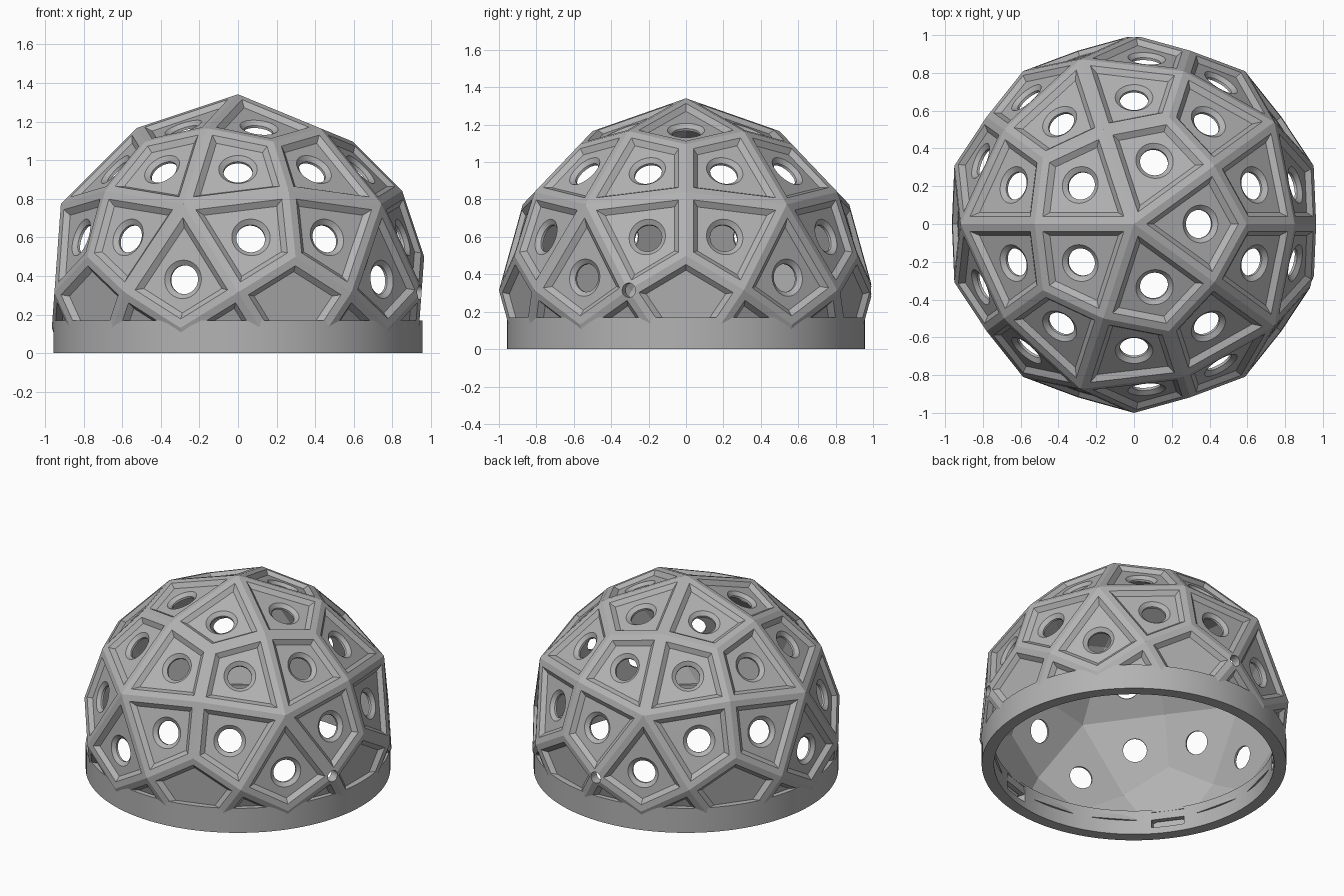
import bpy, bmesh, math
from mathutils import Vector, Matrix

cube = bpy.data.objects.get("Cube")
if cube:
    bpy.data.objects.remove(cube, do_unlink=True)

CENTRE_Z = 0.315             # height of the dome's equator
R5, R4, R3 = 1.026, 1.0, 0.982   # radii of five-, four- and three-way corners
INNER = 0.938                # inner skin scale
RIM, SLOPE, DEPTH = 0.04, 0.028, 0.025
HOLE, SINK = 0.075, 0.1
SEGS = 32

grey = bpy.data.materials.new("plain grey")
grey.use_nodes = True
grey.diffuse_color = (0.45, 0.45, 0.45, 1)
grey.node_tree.nodes["Principled BSDF"].inputs["Base Color"].default_value = grey.diffuse_color


def make_object(name, bm, centre_z=0.0):
    bmesh.ops.remove_doubles(bm, verts=bm.verts, dist=1e-4)
    bmesh.ops.recalc_face_normals(bm, faces=bm.faces)
    mesh = bpy.data.meshes.new(name)
    bm.to_mesh(mesh)
    bm.free()
    mesh.materials.append(grey)
    obj = bpy.data.objects.new(name, mesh)
    obj.location.z = centre_z
    bpy.context.collection.objects.link(obj)
    return obj


def select_only(obj):
    bpy.ops.object.select_all(action='DESELECT')
    obj.select_set(True)
    bpy.context.view_layer.objects.active = obj


def carve(obj, cutter):
    cutter.hide_render = True
    bpy.context.view_layer.update()
    mod = obj.modifiers.new("carve", 'BOOLEAN')
    mod.operation, mod.solver, mod.object = 'DIFFERENCE', 'EXACT', cutter
    select_only(obj)
    bpy.ops.object.modifier_apply(modifier=mod.name)
    bpy.data.objects.remove(cutter, do_unlink=True)


def inset(pts, dist):
    """Move each corner of a flat polygon inward along its bisector."""
    out = []
    for i, p in enumerate(pts):
        a = (pts[i - 1] - p).normalized()
        b = (pts[(i + 1) % len(pts)] - p).normalized()
        out.append(p + (a + b).normalized() * dist / math.sin(a.angle(b) / 2))
    return out


def add_loop(bm, pts):
    return [bm.verts.new(p) for p in pts]


def bridge(bm, a, b):
    for i in range(len(a)):
        j = (i + 1) % len(a)
        bm.faces.new((a[i], a[j], b[j], b[i]))


def get_edge(bm, a, b):
    return bm.edges.get((a, b)) or bm.edges.new((a, b))


def fill_between(bm, outer, hole, normal):
    edges = [get_edge(bm, l[i - 1], l[i]) for l in (outer, hole) for i in range(len(l))]
    bmesh.ops.triangle_fill(bm, use_beauty=True, use_dissolve=False, edges=edges, normal=normal)


def add_kite(bm, pts):
    """One framed panel with a recessed field, and a countersunk hole if above the equator."""
    n = (pts[2] - pts[0]).cross(pts[3] - pts[1]).normalized()
    if n.dot(pts[0]) < 0:
        n = -n
    dist = n.dot(pts[0])
    frame = add_loop(bm, pts)
    lip = add_loop(bm, inset(pts, RIM))
    panel = add_loop(bm, [p - n * DEPTH for p in inset(pts, RIM + SLOPE)])
    inner = add_loop(bm, [p * INNER for p in pts])
    bridge(bm, frame, lip)
    bridge(bm, lip, panel)
    if n.z * dist < 0:
        bm.faces.new(panel)
        bm.faces.new(inner)
        return
    u = (pts[2] - pts[0]).normalized()
    v = n.cross(u)

    def circle(radius, height):
        turn = [2 * math.pi * i / SEGS for i in range(SEGS)]
        return add_loop(bm, [n * height + (u * math.cos(t) + v * math.sin(t)) * radius for t in turn])

    mouth = circle(SINK, dist - DEPTH)
    throat = circle(HOLE, dist - DEPTH - 0.02)
    back = circle(HOLE, dist * INNER)
    bridge(bm, mouth, throat)
    bridge(bm, throat, back)
    fill_between(bm, panel, mouth, n)
    fill_between(bm, inner, back, -n)


# Dome: five kites around each corner of an icosahedron
def ring_point(deg, z):
    r = math.sqrt(1 - z * z)
    a = math.radians(deg)
    return Vector((r * math.cos(a), r * math.sin(a), z))


level = 1 / math.sqrt(5)
corners = [Vector((0, 0, 1)), Vector((0, 0, -1))]
for k in range(5):
    corners += [ring_point(36 + 72 * k, level), ring_point(72 * k, -level)]


def adjacent(a, b):
    return 0.3 < a.dot(b) < 0.6


bm = bmesh.new()
for a in corners:
    near = [c for c in corners if adjacent(a, c)]
    for i, b in enumerate(near):
        for c in near[i + 1:]:
            if adjacent(b, c):
                add_kite(bm, [a * R5, (a + b).normalized() * R4,
                              (a + b + c).normalized() * R3, (a + c).normalized() * R4])
bmesh.ops.remove_doubles(bm, verts=bm.verts, dist=1e-4)

# Trim the dome inside the base ring and close the wall
cut = bmesh.ops.bisect_plane(bm, geom=bm.verts[:] + bm.edges[:] + bm.faces[:], dist=1e-5,
                             plane_co=(0, 0, 0.1 - CENTRE_Z), plane_no=(0, 0, 1), clear_inner=True)
rim = [e for e in cut["geom_cut"] if isinstance(e, bmesh.types.BMEdge)]
bmesh.ops.triangle_fill(bm, use_beauty=True, use_dissolve=False, edges=rim, normal=(0, 0, -1))
dome = make_object("dome_shell", bm, CENTRE_Z)

# Two small cable holes on the equator
bm = bmesh.new()
for deg in (-18, 90):
    place = (Matrix.Rotation(math.radians(deg), 4, 'Z') @ Matrix.Translation((0.95, 0, 0))
             @ Matrix.Rotation(math.pi / 2, 4, 'Y'))
    bmesh.ops.create_cone(bm, cap_ends=True, segments=SEGS, radius1=0.038, radius2=0.038,
                          depth=0.3, matrix=place)
carve(dome, make_object("cable_hole_cutter", bm, CENTRE_Z))

# Base ring, spun from a rectangular section
bm = bmesh.new()
section = add_loop(bm, [Vector((r, 0, z)) for r, z in
                        ((0.88, 0), (0.957, 0), (0.957, 0.17), (0.88, 0.17))])
edges = [bm.edges.new((section[i - 1], section[i])) for i in range(4)]
bmesh.ops.spin(bm, geom=section + edges, cent=(0, 0, 0), axis=(0, 0, 1),
               angle=2 * math.pi, steps=96, use_duplicate=False)
ring = make_object("base_ring", bm)

# Shallow pockets on the inside of the ring
bm = bmesh.new()
for k in range(5):
    place = (Matrix.Rotation(math.radians(72 * k), 4, 'Z') @ Matrix.Translation((0.88, 0, 0.1))
             @ Matrix.Diagonal((0.09, 0.21, 0.11, 1)))
    bmesh.ops.create_cube(bm, size=1, matrix=place)
carve(ring, make_object("pocket_cutter", bm))

for obj in (dome, ring):
    select_only(obj)
    bpy.ops.object.shade_smooth_by_angle(angle=math.radians(15))
